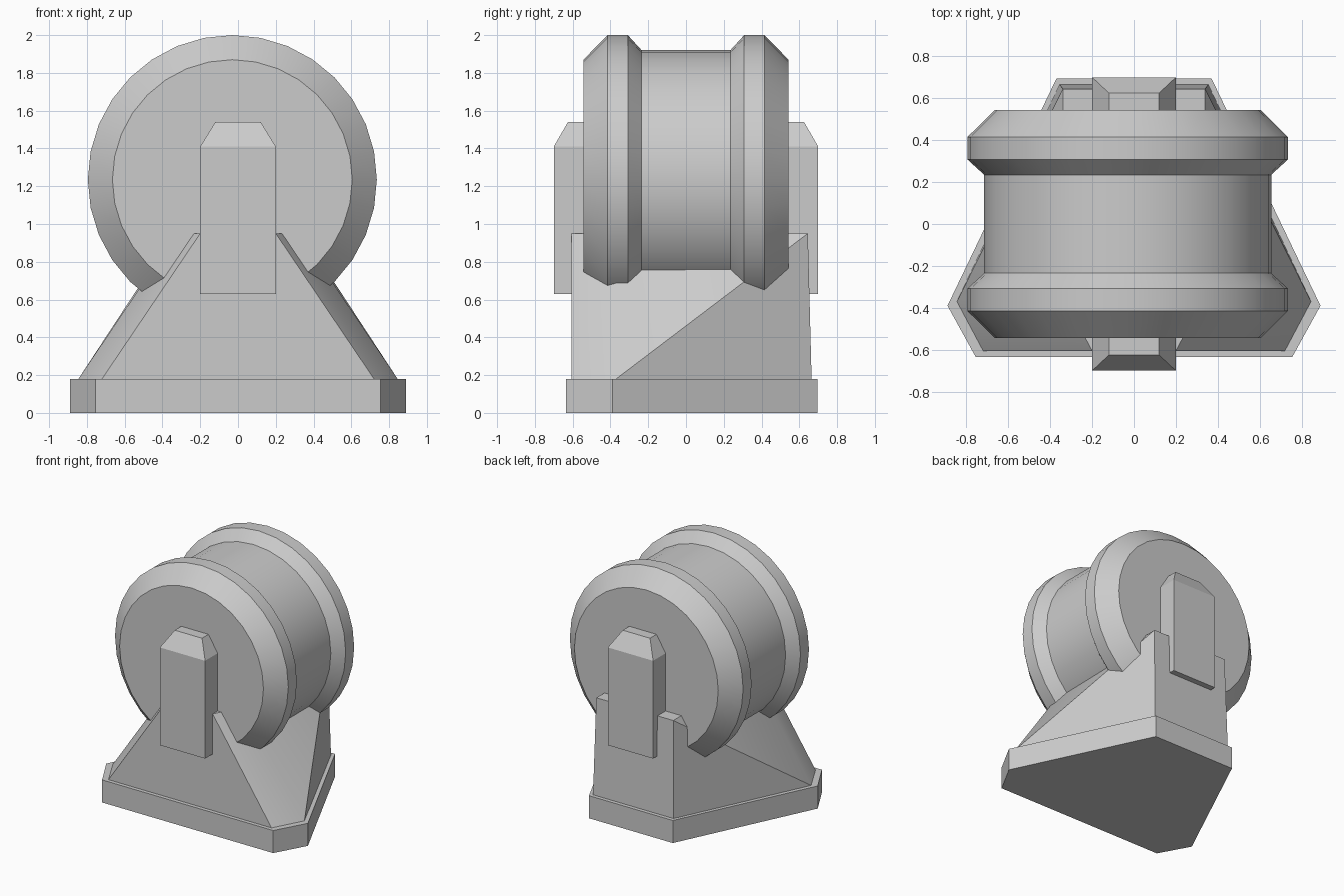
import bpy, bmesh, math

cube = bpy.data.objects.get("Cube")
if cube:
    bpy.data.objects.remove(cube, do_unlink=True)

grey = bpy.data.materials.new("plain_grey")
grey.use_nodes = True
colour = (0.6, 0.6, 0.6, 1)
grey.diffuse_color = colour
grey.node_tree.nodes["Principled BSDF"].inputs["Base Color"].default_value = colour


def finish(bm, name, smooth_angle=None):
    bmesh.ops.recalc_face_normals(bm, faces=bm.faces)
    mesh = bpy.data.meshes.new(name)
    bm.to_mesh(mesh)
    bm.free()
    mesh.materials.append(grey)
    obj = bpy.data.objects.new(name, mesh)
    bpy.context.collection.objects.link(obj)
    if smooth_angle:
        bpy.ops.object.select_all(action='DESELECT')
        bpy.context.view_layer.objects.active = obj
        obj.select_set(True)
        bpy.ops.object.shade_smooth_by_angle(angle=math.radians(smooth_angle))
    return obj


def loft(rings, name, smooth_angle=None):
    """Skin a stack of equal-length rings and cap both ends."""
    bm = bmesh.new()
    loops = [[bm.verts.new(p) for p in ring] for ring in rings]
    n = len(loops[0])
    for a, b in zip(loops, loops[1:]):
        for i in range(n):
            j = (i + 1) % n
            bm.faces.new((a[i], a[j], b[j], b[i]))
    bm.faces.new(loops[0])
    bm.faces.new(loops[-1])
    return finish(bm, name, smooth_angle)


def mirrored(half, z):
    """Symmetric outline from its +x half, listed front to back."""
    return [(x, y, z) for x, y in half] + [(-x, y, z) for x, y in reversed(half)]


def rect(x, y, z):
    return mirrored([(x, -y), (x, y)], z)


# Six-sided base slab
base_half = [(0.755, -0.635), (0.89, -0.39), (0.37, 0.695)]
loft([mirrored(base_half, 0), mirrored(base_half, 0.18)], "base_slab")

# Tapered pedestal: each long side is folded along a diagonal
low = mirrored([(0.72, -0.605), (0.845, -0.37), (0.355, 0.665)], 0.18)
high = mirrored([(0.2, -0.605), (0.325, -0.37), (0.34, 0.645)], 0.95)
bm = bmesh.new()
a = [bm.verts.new(p) for p in low]
b = [bm.verts.new(p) for p in high]
for i in (0, 2, 4, 5):
    j = (i + 1) % 6
    bm.faces.new((a[i], a[j], b[j], b[i]))
for mid, back in ((1, 2), (4, 3)):
    bm.faces.new((a[mid], a[back], b[back]))
    bm.faces.new((a[mid], b[back], b[mid]))
bm.faces.new(a)
bm.faces.new(b)
finish(bm, "pedestal", 30)

# Flanged drum lying along y
half_profile = [(0.543, 0.635), (0.415, 0.765), (0.308, 0.765), (0.235, 0.685)]
profile = [(-y, r) for y, r in half_profile] + half_profile[::-1]
segments = 32
angles = [2 * math.pi * i / segments for i in range(segments)]
loft([[(-0.03 + r * math.sin(t), y, 1.235 + r * math.cos(t)) for t in angles]
      for y, r in profile], "drum", 30)

# Axle block running through the drum, with a bevelled top
loft([rect(0.2, 0.7, 0.63), rect(0.2, 0.7, 1.41), rect(0.12, 0.625, 1.54)], "axle_block")
